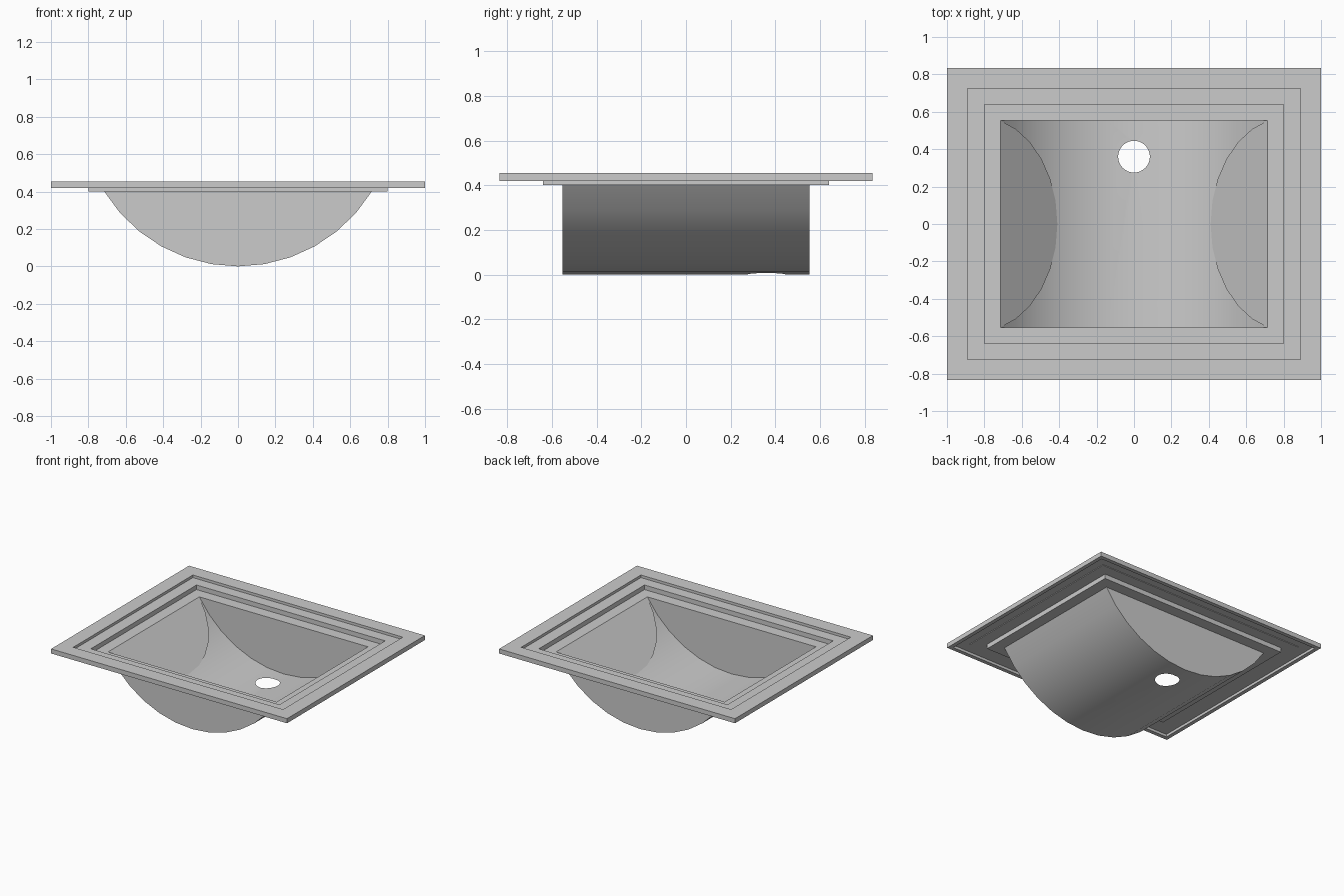
import bpy, bmesh, math
from mathutils import Vector

cube = bpy.data.objects.get("Cube")
if cube:
    bpy.data.objects.remove(cube, do_unlink=True)

grey = bpy.data.materials.new("light_grey")
grey.use_nodes = True
COLOUR = (0.6, 0.6, 0.6, 1)
grey.diffuse_color = COLOUR
grey.node_tree.nodes["Principled BSDF"].inputs["Base Color"].default_value = COLOUR

HX, HY, DEPTH = 0.715, 0.553, 0.40      # bowl half sizes and depth
RADIUS = (HX ** 2 + DEPTH ** 2) / (2 * DEPTH)
SPAN = math.asin(HX / RADIUS)
ARC = [(RADIUS * math.sin(a), RADIUS * (1 - math.cos(a)))
       for a in (SPAN * i / 6 for i in range(-6, 7))]


def finish(name, bm, smooth=False):
    mesh = bpy.data.meshes.new(name)
    bm.to_mesh(mesh)
    bm.free()
    mesh.materials.append(grey)
    obj = bpy.data.objects.new(name, mesh)
    bpy.context.collection.objects.link(obj)
    if smooth:
        bpy.ops.object.select_all(action='DESELECT')
        obj.select_set(True)
        bpy.context.view_layer.objects.active = obj
        bpy.ops.object.shade_smooth_by_angle(angle=math.radians(30))
    return obj


def loop(bm, points):
    verts = [bm.verts.new(p) for p in points]
    return [bm.edges.new((verts[i - 1], verts[i])) for i in range(len(verts))]


def rectangle(hx, hy, z):
    return [(-hx, -hy, z), (hx, -hy, z), (hx, hy, z), (-hx, hy, z)]


# Stepped rim: rectangular rings joined from the lip to the bowl opening
RINGS = [(0.97, 0.805, 0.44), (0.97, 0.805, 0.42), (1, 0.835, 0.42),
         (1, 0.835, 0.455), (0.89, 0.725, 0.455), (0.89, 0.725, 0.435),
         (0.8, 0.64, 0.435), (0.8, 0.64, DEPTH), (HX, HY, DEPTH)]
bm = bmesh.new()
rows = [[bm.verts.new(p) for p in rectangle(*ring)] for ring in RINGS]
for low, high in zip(rows, rows[1:]):
    for i in range(4):
        bm.faces.new((low[i - 1], low[i], high[i], high[i - 1]))
finish("stepped_rim", bm)

# Curved bowl floor: middle strip with a round drain hole
bm = bmesh.new()
strip = ARC[7][0]
edges = loop(bm, rectangle(strip, HY, 0))
edges += loop(bm, [(0.085 * math.cos(a), 0.36 + 0.085 * math.sin(a), 0)
                   for a in (math.tau * i / 32 for i in range(32))])
bmesh.ops.triangle_fill(bm, edges=edges, use_beauty=True, normal=(0, 0, 1))
bmesh.ops.bisect_plane(bm, geom=bm.verts[:] + bm.edges[:] + bm.faces[:],
                       plane_co=(0, 0, 0), plane_no=(1, 0, 0))
for v in bm.verts:
    v.co.z = ARC[7][1] * abs(v.co.x) / strip
# Remaining facets of the floor
for i, ((x0, z0), (x1, z1)) in enumerate(zip(ARC, ARC[1:])):
    if i not in (5, 6):
        bm.faces.new([bm.verts.new(p) for p in
                      ((x0, -HY, z0), (x1, -HY, z1), (x1, HY, z1), (x0, HY, z0))])
bmesh.ops.remove_doubles(bm, verts=bm.verts[:], dist=0.0001)
finish("bowl_floor", bm, smooth=True)

# Flat end walls
for name, side in (("front_wall", -1), ("back_wall", 1)):
    bm = bmesh.new()
    points = [(x, side * HY, z) for x, z in ARC]
    bm.faces.new([bm.verts.new(p) for p in points[::side]])
    finish(name, bm)

# Sloping flat panels with a rounded lower edge, resting on the curved floor
top, low = Vector((HX, 0, DEPTH)), Vector((ARC[9][0], 0, ARC[9][1]))
slope = low - top
drop = slope.length
r = (HY ** 2 + drop ** 2) / (2 * drop)
half = math.asin(HY / r)
for name, side in (("left_panel", 1), ("right_panel", -1)):
    bm = bmesh.new()
    points = []
    for i in range(-6, 7):
        a = half * i / 6
        p = top + slope * (1 - r * (1 - math.cos(a)) / drop)
        points.append((side * p.x, r * math.sin(a), p.z))
    bm.faces.new([bm.verts.new(p) for p in points[::side]])
    finish(name, bm)

# Underside of the rim, closing the hollow behind the lip
bm = bmesh.new()
rows = [[bm.verts.new(p) for p in rectangle(*ring)]
        for ring in ((0.97, 0.805, 0.44), (0.89, 0.725, 0.44))]
for i in range(4):
    bm.faces.new((rows[0][i], rows[0][i - 1], rows[1][i - 1], rows[1][i]))
finish("rim_underside", bm)
